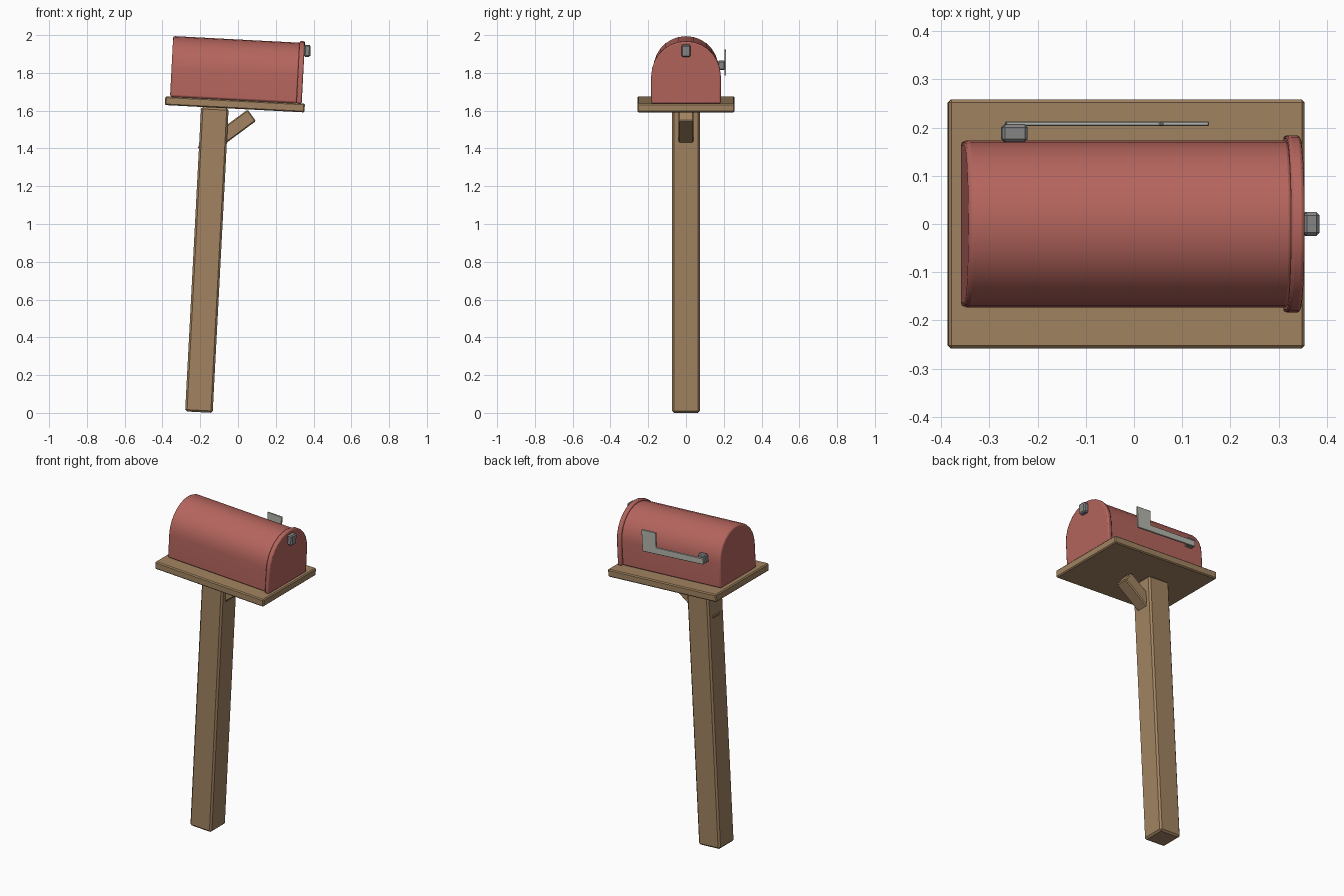
import bpy, bmesh, math
from mathutils import Matrix, Vector

cube = bpy.data.objects.get("Cube")
if cube:
    bpy.data.objects.remove(cube, do_unlink=True)


def material(name, rgb):
    m = bpy.data.materials.new(name)
    m.use_nodes = True
    m.diffuse_color = (*rgb, 1)
    m.node_tree.nodes["Principled BSDF"].inputs["Base Color"].default_value = (*rgb, 1)
    return m


RED = material("faded red paint", (0.46, 0.13, 0.11))
WOOD = material("weathered wood", (0.36, 0.23, 0.12))
STEEL = material("dark steel", (0.24, 0.24, 0.24))
FLAG = material("pale grey paint", (0.47, 0.47, 0.42))

# Everything leans sideways around the foot of the post
LEAN = Matrix.Translation((-0.207, 0, 0.004)) @ Matrix.Rotation(math.radians(3), 4, 'Y')


def finish(name, bm, mat, bevel, segments=1):
    bmesh.ops.recalc_face_normals(bm, faces=bm.faces)
    mesh = bpy.data.meshes.new(name)
    bm.to_mesh(mesh)
    bm.free()
    mesh.transform(LEAN)
    mesh.materials.append(mat)
    ob = bpy.data.objects.new(name, mesh)
    bpy.context.collection.objects.link(ob)
    if bevel:
        mod = ob.modifiers.new("soft edges", 'BEVEL')
        mod.width = bevel
        mod.segments = segments
        mod.limit_method = 'ANGLE'
        mod.angle_limit = math.radians(40)
    return ob


def box(name, centre, size, mat, bevel, turn=0):
    bm = bmesh.new()
    bmesh.ops.create_cube(bm, size=1, matrix=Matrix.Translation(centre)
                          @ Matrix.Rotation(math.radians(turn), 4, 'Y')
                          @ Matrix.Diagonal((*size, 1)))
    return finish(name, bm, mat, bevel)


def extrude(name, outline, shift, mat, bevel, segments=1):
    bm = bmesh.new()
    face = bm.faces.new([bm.verts.new(p) for p in outline])
    grown = bmesh.ops.extrude_face_region(bm, geom=[face])
    verts = [v for v in grown["geom"] if isinstance(v, bmesh.types.BMVert)]
    bmesh.ops.translate(bm, verts=verts, vec=Vector(shift))
    return finish(name, bm, mat, bevel, segments)


def arch(name, x0, x1, radius, base, spring, mat, bevel, steps=14):
    outline = [(x0, -radius, base), (x0, radius, base)]
    for i in range(steps + 1):
        a = math.pi * i / steps
        outline.append((x0, radius * math.cos(a), spring + radius * math.sin(a)))
    ob = extrude(name, outline, (x1 - x0, 0, 0), mat, bevel, 2)
    bpy.ops.object.select_all(action='DESELECT')
    ob.select_set(True)
    bpy.context.view_layer.objects.active = ob
    bpy.ops.object.shade_smooth_by_angle(angle=math.radians(35))
    return ob


# Wooden stand
box("post", (0, 0, 0.807), (0.146, 0.146, 1.614), WOOD, 0.01)
box("base_board", (0.105, 0, 1.637), (0.74, 0.516, 0.046), WOOD, 0.006)
box("diagonal_brace", (0.07, 0, 1.479), (0.33, 0.08, 0.075), WOOD, 0.006, turn=-39.5)

# Arched box with its door
arch("box_body", -0.24, 0.435, 0.173, 1.66, 1.808, RED, 0.01)
arch("door", 0.43, 0.458, 0.184, 1.66, 1.806, RED, 0.007)
box("door_handle", (0.473, 0, 1.94), (0.034, 0.05, 0.064), STEEL, 0.007)

# Signal flag on the left side
box("flag_pivot", (-0.137, 0.188, 1.832), (0.053, 0.036, 0.05), STEEL, 0.006)
flag_outline = [(x, 0.203, z) for x, z in (
    (-0.155, 1.803), (0.262, 1.797), (0.262, 1.93),
    (0.165, 1.93), (0.165, 1.84), (-0.155, 1.84))]
extrude("signal_flag", flag_outline, (0, 0.01, 0), FLAG, 0.002)
